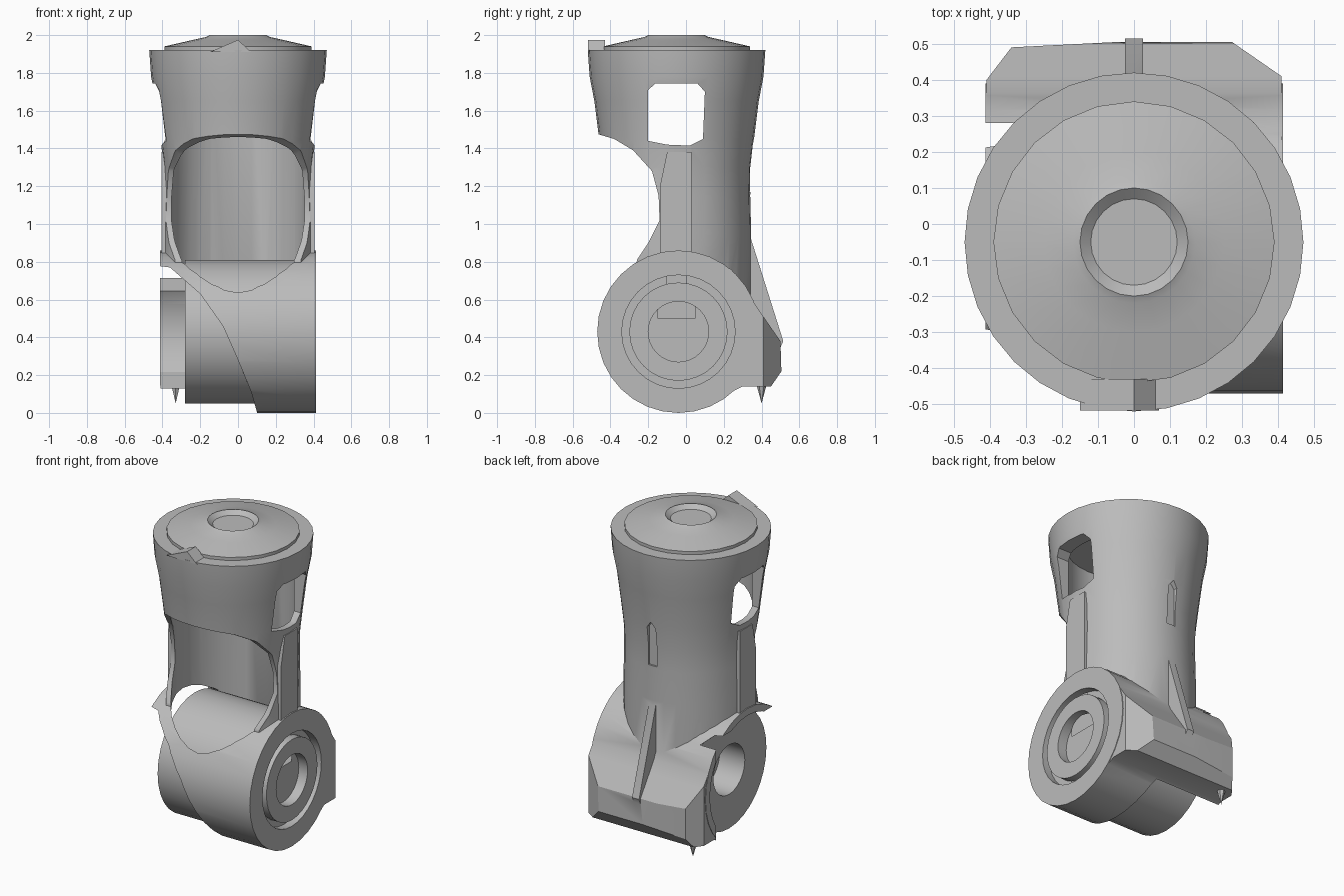
import bpy, bmesh, math
from mathutils import Matrix, Vector

if "Cube" in bpy.data.objects:
    bpy.data.objects.remove(bpy.data.objects["Cube"])

grey = bpy.data.materials.new("plain grey")
grey.use_nodes = True
COLOUR = (0.5, 0.5, 0.5, 1)
grey.diffuse_color = COLOUR
grey.node_tree.nodes["Principled BSDF"].inputs["Base Color"].default_value = COLOUR

COL_Y = -0.05           # vertical axis of the column
HUB = (-0.04, 0.43)     # y, z of the horizontal hub axis


def finish(name, bm):
    bmesh.ops.remove_doubles(bm, verts=bm.verts, dist=1e-5)
    bmesh.ops.recalc_face_normals(bm, faces=bm.faces)
    mesh = bpy.data.meshes.new(name)
    bm.to_mesh(mesh)
    bm.free()
    mesh.materials.append(grey)
    ob = bpy.data.objects.new(name, mesh)
    bpy.context.collection.objects.link(ob)
    return ob


def axis_matrix(axis):
    if axis == "x":
        return Matrix.Translation((0, *HUB)) @ Matrix.Rotation(math.pi / 2, 4, "Y")
    return Matrix.Translation((0, COL_Y, 0))


def lathe(name, profile, sides=32):
    """Stack rings of (radius, height) about the column axis, with flat end caps."""
    bm = bmesh.new()
    rings = [[bm.verts.new((r * math.cos(math.tau * i / sides),
                            r * math.sin(math.tau * i / sides), h))
              for i in range(sides)] for r, h in profile]
    for low, high in zip(rings, rings[1:]):
        for i in range(sides):
            j = (i + 1) % sides
            bm.faces.new((low[i], low[j], high[j], high[i]))
    bm.faces.new(rings[0])
    bm.faces.new(rings[-1])
    bmesh.ops.transform(bm, matrix=axis_matrix("z"), verts=bm.verts)
    return finish(name, bm)


def rod(name, r, lo, hi, axis="z", sides=32):
    bm = bmesh.new()
    bmesh.ops.create_cone(bm, cap_ends=True, segments=sides, radius1=r, radius2=r,
                          depth=hi - lo,
                          matrix=axis_matrix(axis) @ Matrix.Translation((0, 0, (lo + hi) / 2)))
    return finish(name, bm)


def prism(name, outline, axis, lo, hi):
    """Extrude a 2D outline along the named axis."""
    place = {"x": lambda a, b, d: (d, a, b),
             "y": lambda a, b, d: (a, d, b),
             "z": lambda a, b, d: (a, b, d)}[axis]
    bm = bmesh.new()
    face = bm.faces.new([bm.verts.new(place(a, b, lo)) for a, b in outline])
    ext = bmesh.ops.extrude_face_region(bm, geom=[face], use_keep_orig=True)["geom"]
    step = Vector(place(0, 0, hi - lo))
    bmesh.ops.translate(bm, vec=step,
                        verts=[v for v in ext if isinstance(v, bmesh.types.BMVert)])
    return finish(name, bm)


def combine(ob, other, operation="DIFFERENCE"):
    mod = ob.modifiers.new("cut", "BOOLEAN")
    mod.operation, mod.solver, mod.object = operation, "EXACT", other
    bpy.context.view_layer.objects.active = ob
    bpy.ops.object.modifier_apply(modifier=mod.name)
    bpy.data.objects.remove(other)


# Flared column with its front scooped away
body = lathe("arm_housing", [(0.395, 0.45), (0.395, 0.95), (0.39, 1.15),
                             (0.393, 1.3), (0.41, 1.45), (0.435, 1.65), (0.46, 1.78),
                             (0.47, 1.92)])
scoop = [(-1, 1.5), (-0.48, 1.48), (-0.38, 1.45), (-0.28, 1.39), (-0.18, 1.28),
         (-0.145, 1.15), (-0.14, 1.02), (-0.2, 0.9), (-0.26, 0.81), (-0.27, 0.7),
         (-0.27, 0.4), (-1, 0.4)]
combine(body, prism("scoop", scoop, "x", -1, 1))

# Flat cheeks on both sides of the waist
combine(body, prism("cheeks", [(-0.138, 0.7), (0.03, 0.7), (0.03, 1.38), (-0.1, 1.38),
                               (-0.138, 1.2)], "x", -0.405, 0.405), "UNION")

# Horizontal hub casing
combine(body, rod("casing", 0.43, -0.412, 0.413, "x"), "UNION")

# Sloping rear block with chamfered corners
block = prism("block", [(-0.03, 0.84), (0.1, 0.83), (0.24, 0.76), (0.41, 0.51),
                        (0.5, 0.38), (0.505, 0.22), (0.45, 0.14), (0.3, 0.14),
                        (0.1, 0.04), (-0.03, 0.42)], "x", -0.6, 0.6)
combine(block, prism("plan", [(-0.409, -0.2), (0.409, -0.2), (0.409, 0.41), (0.25, 0.52),
                              (-0.34, 0.49), (-0.409, 0.4)], "z", -1, 2), "INTERSECT")
combine(body, block, "UNION")

# Rear stiffening fin
combine(body, prism("fin", [(0.325, 0.97), (0.335, 0.95), (0.515, 0.38),
                            (0.48, 0.3), (0.4, 0.4), (0.325, 0.6)], "x", -0.025, 0.025), "UNION")

# Bores, diagonal opening, side windows and rear slot
combine(body, rod("column_bore", 0.365, 0.5, 1.86))
combine(body, rod("hub_bore", 0.385, -0.7, 0.3, "x"))
combine(body, prism("diagonal", [(-0.6, 0.8), (-0.36, 0.77), (-0.2, 0.63), (-0.08, 0.46),
                                 (0, 0.28), (0.07, 0.11), (0.13, -0.1), (-0.6, -0.1)],
                    "y", -1, 0.28))
window = [(-0.2, 1.44), (-0.1, 1.42), (0.02, 1.415), (0.09, 1.45), (0.1, 1.7),
          (0.06, 1.745), (-0.16, 1.745), (-0.2, 1.71)]
combine(body, prism("window", window, "x", -1, 1))
combine(body, prism("slot", [(-0.03, 1.17), (0.03, 1.17), (0.03, 1.42), (0, 1.46),
                             (-0.03, 1.42)], "y", 0.328, 0.6))

# Ring groove and centre recess on the hub face
groove = rod("groove", 0.3, 0.36, 0.5, "x")
combine(groove, rod("groove_core", 0.26, 0.2, 0.7, "x"))
combine(body, groove)
combine(body, rod("recess", 0.16, 0.35, 0.5, "x"))

# Drum inside the casing, with an open end
drum = rod("hub_drum", 0.38, -0.28, 0.302, "x")
combine(drum, rod("drum_hole", 0.16, -0.5, -0.1, "x"))

# Domed lid with a shallow centre dish
lid = lathe("top_lid", [(0.39, 1.9), (0.39, 1.94), (0.25, 1.972), (0.17, 1.99),
                        (0.15, 2.0), (0.12, 1.975)], sides=24)

# Small pointed tab on the front of the rim, and a pin under the rear block
tab = prism("rim_tab", [(-0.15, 1.91), (0.07, 1.91), (0.0, 1.975)], "y", -0.518, -0.43)
bm = bmesh.new()
bmesh.ops.create_cone(bm, cap_ends=True, segments=6, radius1=0, radius2=0.035, depth=0.13,
                      matrix=Matrix.Translation((-0.33, 0.4, 0.115)))
pin = finish("block_pin", bm)

for ob in (body, drum, lid, tab, pin):
    bpy.ops.object.select_all(action="DESELECT")
    ob.select_set(True)
    bpy.context.view_layer.objects.active = ob
    bpy.ops.object.shade_smooth_by_angle(angle=math.radians(32))
